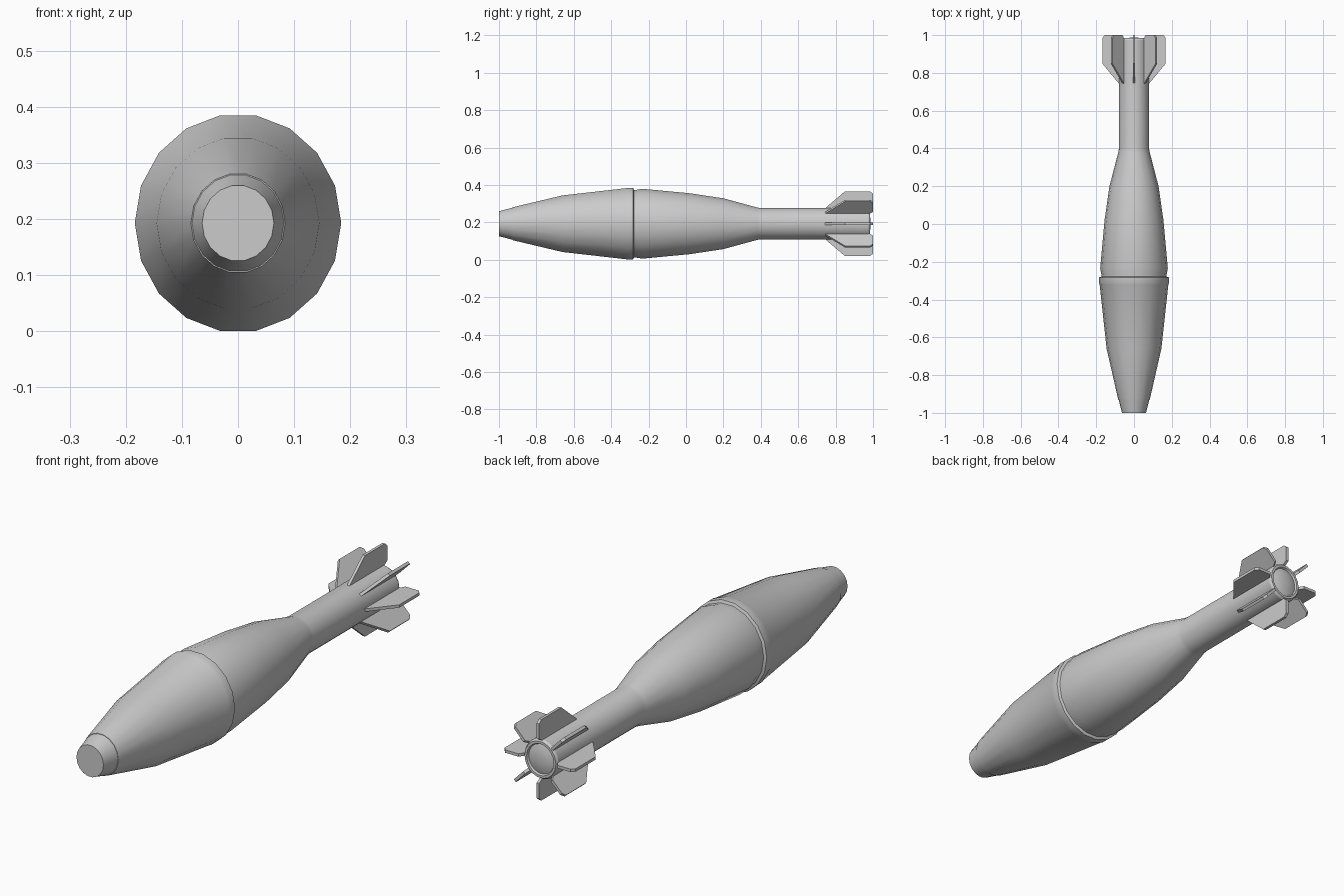
import bpy, bmesh, math
from mathutils import Matrix, Vector

if "Cube" in bpy.data.objects:
    bpy.data.objects.remove(bpy.data.objects["Cube"])

SIDES = 18
CZ = 0.1925      # height of the long axis
ZS = 1.06        # cross-section is slightly taller than wide


def finish(name, bm):
    bmesh.ops.recalc_face_normals(bm, faces=bm.faces)
    me = bpy.data.meshes.new(name)
    bm.to_mesh(me)
    bm.free()
    ob = bpy.data.objects.new(name, me)
    bpy.context.collection.objects.link(ob)
    bpy.ops.object.select_all(action='DESELECT')
    ob.select_set(True)
    bpy.context.view_layer.objects.active = ob
    bpy.ops.object.shade_smooth_by_angle(angle=math.radians(30))
    return ob


def lathe(name, profile):
    """Revolve (y, radius) points about the long axis, capping both ends."""
    bm = bmesh.new()
    rings = []
    for y, r in profile:
        rings.append([bm.verts.new((r * math.cos(a), y, CZ + ZS * r * math.sin(a)))
                      for a in (2 * math.pi * i / SIDES for i in range(SIDES))])
    for a, b in zip(rings, rings[1:]):
        for i in range(SIDES):
            j = (i + 1) % SIDES
            bm.faces.new((a[i], a[j], b[j], b[i]))
    bm.faces.new(rings[0])
    bm.faces.new(rings[-1])
    return finish(name, bm)


# Nose plug
lathe("nose_plug", [(-1.0, 0.064), (-0.928, 0.082), (-0.925, 0.080)])

# Main body with raised band and groove, running into the tail tube and its dished end
lathe("body", [
    (-0.928, 0.084), (-0.66, 0.145), (-0.32, 0.182), (-0.315, 0.184),
    (-0.283, 0.184), (-0.278, 0.173), (-0.268, 0.173), (-0.235, 0.179),
    (0.02, 0.156), (0.20, 0.130), (0.38, 0.083), (0.40, 0.080),
    (0.975, 0.080), (0.985, 0.074), (0.985, 0.064), (0.977, 0.060),
    (0.984, 0.040), (0.987, 0.015)])

# Eight tail fins around the tube
fin = [(0.74, 0.076), (0.755, 0.090), (0.85, 0.168), (0.985, 0.168),
       (1.0, 0.155), (1.0, 0.092), (0.975, 0.076)]
T = 0.006
bm = bmesh.new()
for k in range(8):
    a = k * math.pi / 4
    out = Vector((math.cos(a), 0, math.sin(a)))
    side = Vector((-math.sin(a), 0, math.cos(a)))
    sheets = []
    for s in (-T, T):
        vs = []
        for y, r in fin:
            p = out * r + side * s
            vs.append(bm.verts.new((p.x, y, CZ + p.z * 1.03)))
        sheets.append(vs)
        bm.faces.new(vs)
    lo, hi = sheets
    for i in range(len(fin)):
        j = (i + 1) % len(fin)
        bm.faces.new((lo[i], lo[j], hi[j], hi[i]))
finish("tail_fins", bm)
